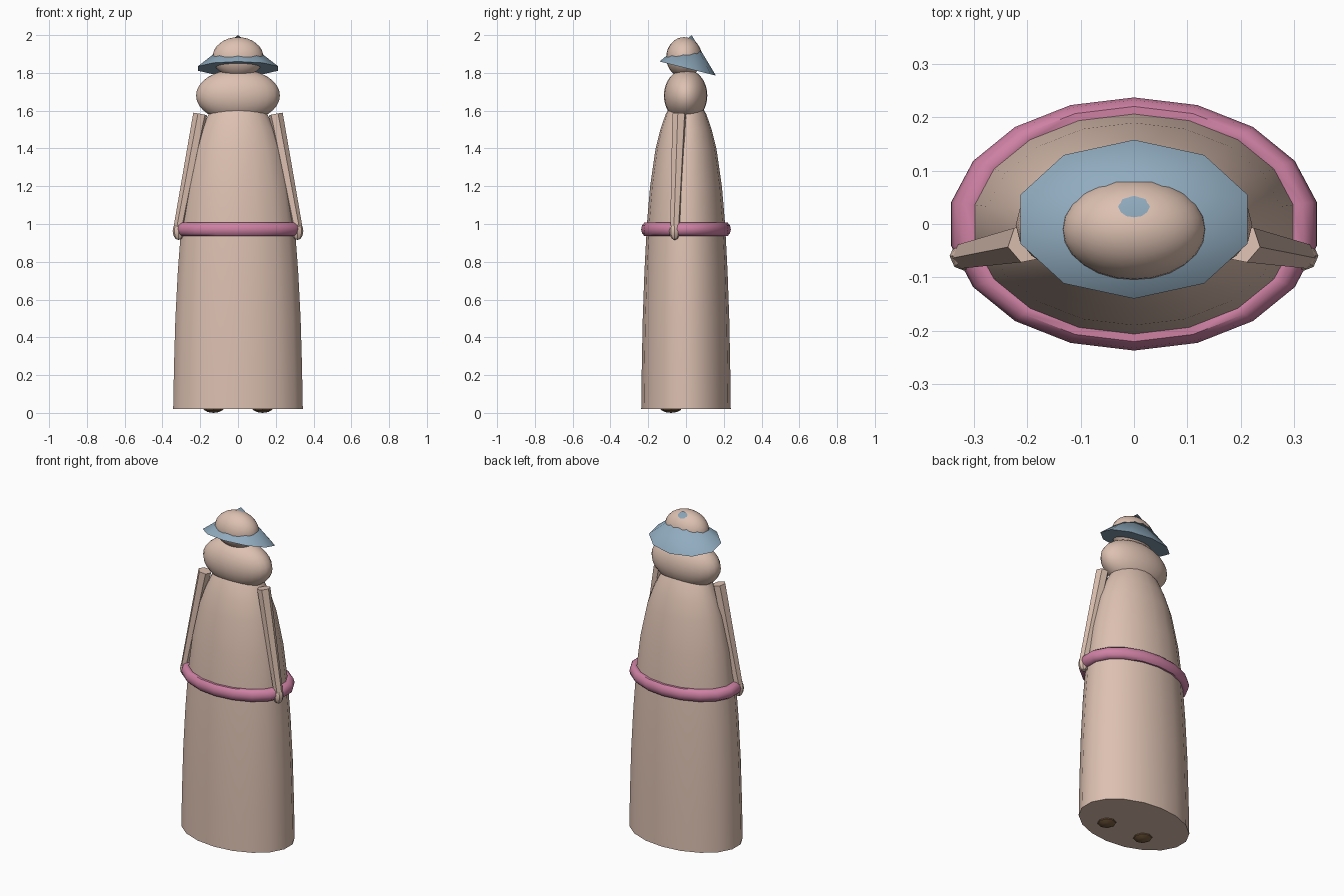
import bpy, bmesh, math
from mathutils import Vector, Matrix

cube = bpy.data.objects.get("Cube")
if cube:
    bpy.data.objects.remove(cube, do_unlink=True)


def material(name, rgb):
    m = bpy.data.materials.new(name)
    m.use_nodes = True
    color = (*rgb, 1)
    m.diffuse_color = color
    m.node_tree.nodes["Principled BSDF"].inputs["Base Color"].default_value = color
    return m


SKIN = material("pale_beige", (0.72, 0.53, 0.44))
BLUE = material("dusty_blue", (0.28, 0.41, 0.52))
PINK = material("rose_pink", (0.62, 0.22, 0.37))
BROWN = material("dark_brown", (0.19, 0.11, 0.05))


def finish(name, bm, mat, angle=35):
    bmesh.ops.recalc_face_normals(bm, faces=bm.faces)
    me = bpy.data.meshes.new(name)
    bm.to_mesh(me)
    bm.free()
    me.materials.append(mat)
    ob = bpy.data.objects.new(name, me)
    bpy.context.collection.objects.link(ob)
    bpy.ops.object.select_all(action="DESELECT")
    ob.select_set(True)
    bpy.context.view_layer.objects.active = ob
    bpy.ops.object.shade_smooth_by_angle(angle=math.radians(angle))
    return ob


def loft(bm, rings, close_loop=False):
    """Skin a list of point rings; cap the ends unless they join up."""
    rows = [[bm.verts.new(p) for p in ring] for ring in rings]
    n = len(rows[0])
    pairs = list(zip(rows, rows[1:]))
    if close_loop:
        pairs.append((rows[-1], rows[0]))
    else:
        bm.faces.new(rows[0])
        bm.faces.new(rows[-1])
    for a, b in pairs:
        for i in range(n):
            j = (i + 1) % n
            bm.faces.new((a[i], a[j], b[j], b[i]))


def oval(rx, ry, z, n=18):
    turns = [math.pi / 2 + math.tau * i / n for i in range(n)]
    return [(rx * math.cos(t), ry * math.sin(t), z) for t in turns]


def ellipsoid(name, center, radii, mat, u=24, v=16):
    bm = bmesh.new()
    bmesh.ops.create_uvsphere(bm, u_segments=u, v_segments=v, radius=1)
    bmesh.ops.transform(bm, matrix=Matrix.Translation(center) @ Matrix.Diagonal((*radii, 1)), verts=bm.verts)
    return finish(name, bm, mat)


# Long robe: oval rings narrowing to the shoulders
profile = [(0.02, 0.237), (0.25, 0.234), (0.5, 0.229), (0.75, 0.220), (1.0, 0.207),
           (1.2, 0.190), (1.4, 0.161), (1.5, 0.136), (1.58, 0.108), (1.65, 0.07)]
bm = bmesh.new()
loft(bm, [oval(r * 1.47, r, z) for z, r in profile])
finish("robe", bm, SKIN)

# Belt ring
bm = bmesh.new()
rings = []
for k in range(10):
    t = math.tau * k / 10
    s = 1 + 0.115 * math.cos(t)
    rings.append(oval(0.312 * s, 0.213 * s, 0.972 + 0.037 * math.sin(t)))
loft(bm, rings, close_loop=True)
finish("belt", bm, PINK, 45)

# Wide lower face and small upper head
ellipsoid("lower_face", (0, -0.002, 1.68), (0.222, 0.115, 0.14), SKIN)
ellipsoid("head", (0, -0.01, 1.882), (0.135, 0.095, 0.107), SKIN)

# Cone hat, tipped down toward the back
bm = bmesh.new()
slope = 0.25
rim = [bm.verts.new((x, y + 0.009, 1.823 - slope * y)) for x, y, z in oval(0.224, 0.149, 0, 10)]
tip = bm.verts.new((0, 0.03, 2.0))
bm.faces.new(rim)
for a, b in zip(rim, rim[1:] + rim[:1]):
    bm.faces.new((a, b, tip))
finish("hat", bm, BLUE)

# Arms, hands and feet on both sides
for side, s in (("left", 1), ("right", -1)):
    top = Vector((s * 0.2, -0.036, 1.582))
    wrist = Vector((s * 0.316, -0.059, 0.98))
    axis = wrist - top
    bm = bmesh.new()
    bmesh.ops.create_cone(bm, cap_ends=True, segments=6, radius1=0.038, radius2=0.026, depth=axis.length)
    turn = axis.to_track_quat("Z", "Y").to_matrix().to_4x4()
    bmesh.ops.transform(bm, matrix=Matrix.Translation((top + wrist) / 2) @ turn, verts=bm.verts)
    finish(side + "_arm", bm, SKIN)
    ellipsoid(side + "_hand", (s * 0.315, -0.06, 0.963), (0.031, 0.029, 0.048), SKIN, 8, 6)
    ellipsoid(side + "_foot", (s * 0.13, -0.08, 0.03), (0.058, 0.06, 0.03), BROWN, 8, 6)
